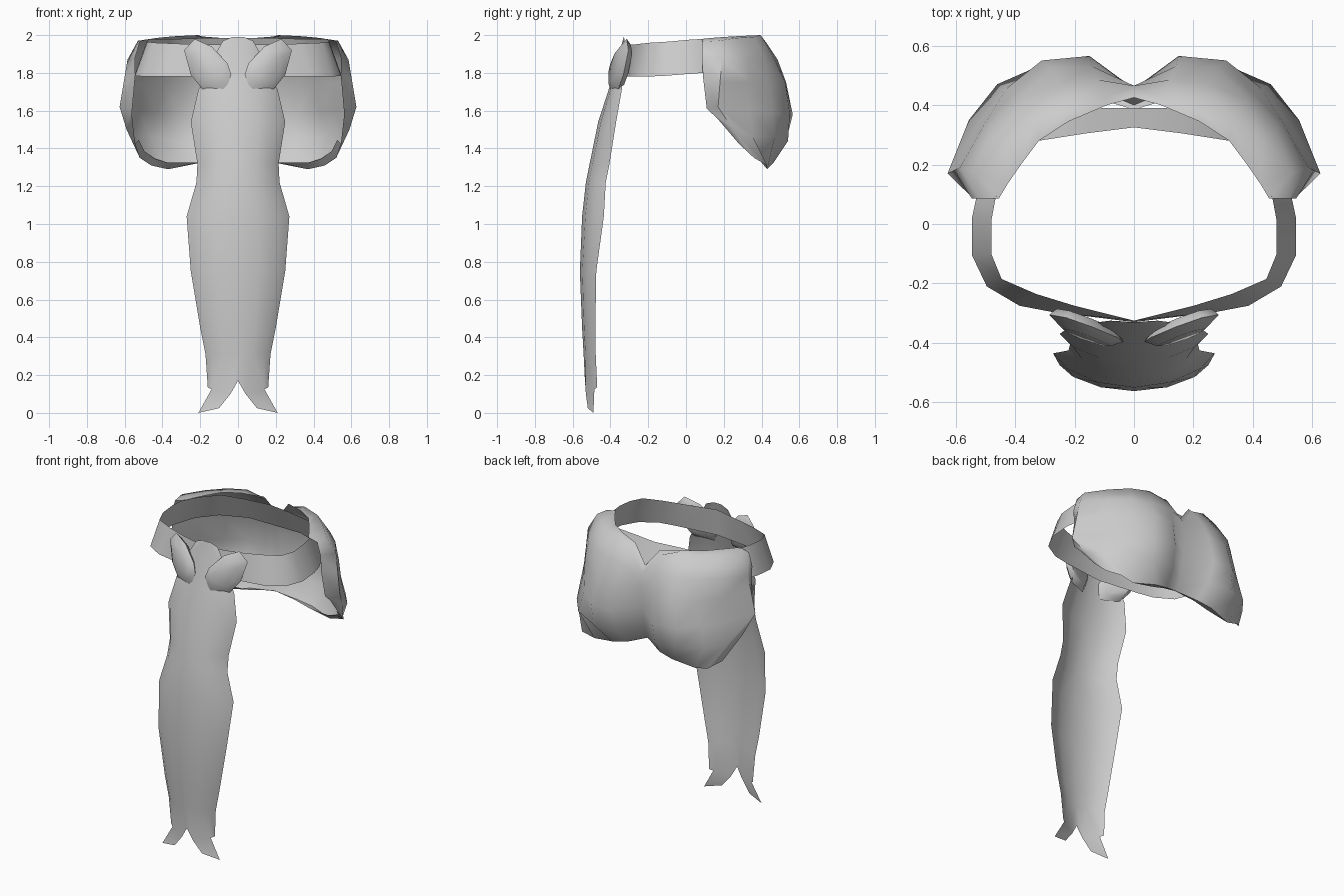
import bpy, math

cube = bpy.data.objects.get("Cube")
if cube:
    bpy.data.objects.remove(cube)

# one plain grey for everything
grey = bpy.data.materials.new("light grey")
grey.use_nodes = True
COLOUR = (0.6, 0.6, 0.6, 1)
grey.diffuse_color = COLOUR
grey.node_tree.nodes["Principled BSDF"].inputs["Base Color"].default_value = COLOUR


def make_object(name, verts, faces, angle=60):
    """Build one half, shade it smooth and mirror it across x."""
    mesh = bpy.data.meshes.new(name)
    mesh.from_pydata(verts, [], faces)
    mesh.materials.append(grey)
    obj = bpy.data.objects.new(name, mesh)
    bpy.context.collection.objects.link(obj)
    bpy.ops.object.select_all(action="DESELECT")
    obj.select_set(True)
    bpy.context.view_layer.objects.active = obj
    bpy.ops.object.shade_smooth_by_angle(angle=math.radians(angle))
    mod = obj.modifiers.new("Mirror", "MIRROR")
    mod.merge_threshold = 0.001


def grid(rows, flip=False):
    """Join rows of points into a sheet of quads."""
    n = len(rows[0])
    verts = [p for row in rows for p in row]
    faces = []
    for r in range(len(rows) - 1):
        for c in range(n - 1):
            a = r * n + c
            f = [a, a + n, a + n + 1, a + 1]
            faces.append(f[::-1] if flip else f)
    return verts, faces


# waistband: flared strip, front centre round to back centre
band_top = [(0, -.325, 1.95), (.2, -.275, 1.95), (.33, -.235, 1.955), (.445, -.185, 1.96),
            (.48, -.1, 1.965), (.48, .01, 1.975), (.465, .09, 1.98), (.40, .19, 1.98),
            (.32, .28, 1.98), (.16, .305, 1.985), (0, .325, 1.985)]
band_low = [(0, -.33, 1.78), (.28, -.295, 1.78), (.385, -.275, 1.78), (.495, -.21, 1.78),
            (.545, -.105, 1.785), (.545, .02, 1.795), (.53, .09, 1.80), (.47, .22, 1.81),
            (.36, .32, 1.82), (.19, .39, 1.82), (0, .39, 1.82)]
make_object("waistband", *grid([band_top, band_low]))

# rear shell: two rounded lobes, rows run top to bottom, centre to side
shell_upper = [
    [(0, .425, 1.87), (.09, .40, 1.985), (.22, .345, 1.995), (.32, .28, 1.995),
     (.38, .2, 1.99), (.425, .135, 1.985), (.455, .085, 1.98)],
    [(0, .445, 1.86), (.095, .425, 1.96), (.21, .395, 2.0), (.33, .36, 1.99),
     (.43, .27, 1.985), (.53, .17, 1.97), (.52, .085, 1.965)],
    [(0, .465, 1.83), (.12, .485, 1.87), (.25, .47, 1.87), (.38, .42, 1.87),
     (.48, .33, 1.87), (.585, .19, 1.87), (.545, .085, 1.88)],
    [(0, .465, 1.74), (.14, .53, 1.75), (.28, .525, 1.75), (.395, .445, 1.74),
     (.50, .34, 1.75), (.605, .18, 1.75), (.545, .09, 1.78)],
    [(0, .455, 1.6), (.15, .565, 1.58), (.31, .55, 1.58), (.43, .455, 1.59),
     (.525, .335, 1.6), (.627, .17, 1.62), (.56, .11, 1.61)],
]
shell_lower = [
    [(0, .43, 1.46), (.14, .53, 1.44), (.3, .54, 1.44), (.46, .47, 1.46),
     (.555, .35, 1.47), (.59, .25, 1.5), (.56, .165, 1.56)],
    [(0, .4, 1.38), (.12, .45, 1.34), (.22, .46, 1.32), (.37, .43, 1.29),
     (.46, .43, 1.31), (.52, .36, 1.35), (.545, .28, 1.425)],
    [(0, .385, 1.39), (.12, .42, 1.35), (.22, .42, 1.325), (.37, .40, 1.325),
     (.44, .395, 1.345), (.495, .34, 1.385), (.525, .275, 1.445)],
]
make_object("rear_shell", *grid(shell_upper + shell_lower, flip=True))

# hanging front cloth: height, half width, centre y, edge y
cloth = [(1.99, .03, -.33, -.328), (1.97, .08, -.335, -.325), (1.9, .12, -.355, -.33),
         (1.8, .16, -.385, -.335), (1.71, .21, -.41, -.34), (1.54, .25, -.465, -.37),
         (1.32, .215, -.51, -.405), (1.22, .22, -.53, -.425), (1.04, .272, -.55, -.435),
         (.75, .25, -.562, -.475), (.45, .2, -.55, -.48), (.31, .172, -.542, -.478)]
bow = [(0, 0), (.45, .15), (.82, .55), (1, 1)]
rows = [[(w * u, yc + (ye - yc) * k, z) for u, k in bow] for z, w, yc, ye in cloth]
rows.append([(0, -.535, .17), (.04, -.53, .10), (.14, -.485, .125), (.16, -.47, .135)])
verts, faces = grid(rows)
# swallow tail at the hem
n = len(verts)
verts += [(.10, -.52, .025), (.21, -.49, 0)]
faces.append([n - 3, n, n + 1, n - 2])
make_object("front_cloth", verts, faces)

# pair of padded leaf ornaments at the top of the cloth
outline = [(.23, 1.98), (.14, 1.94), (.055, 1.85), (.035, 1.79), (.07, 1.70),
           (.19, 1.715), (.25, 1.79), (.285, 1.92)]
cx, cz = .16, 1.83


def ring(scale, lift):
    """Scaled copy of the leaf outline, lifted off the tilted leaf plane."""
    pts = []
    for x, z in outline:
        x, z = cx + (x - cx) * scale, cz + (z - cz) * scale
        pts.append((x, -.372 + .12 * (z - 1.7) + .3 * (x - .1) - lift, z))
    return pts


m = len(outline)
verts = ring(.8, -.015) + ring(1, .015) + ring(.65, .045)
faces = [list(range(m))[::-1], list(range(2 * m, 3 * m))]
for r in (0, m):
    for i in range(m):
        j = (i + 1) % m
        faces.append([r + i, r + j, r + m + j, r + m + i])
make_object("leaf_ornaments", verts, faces)
